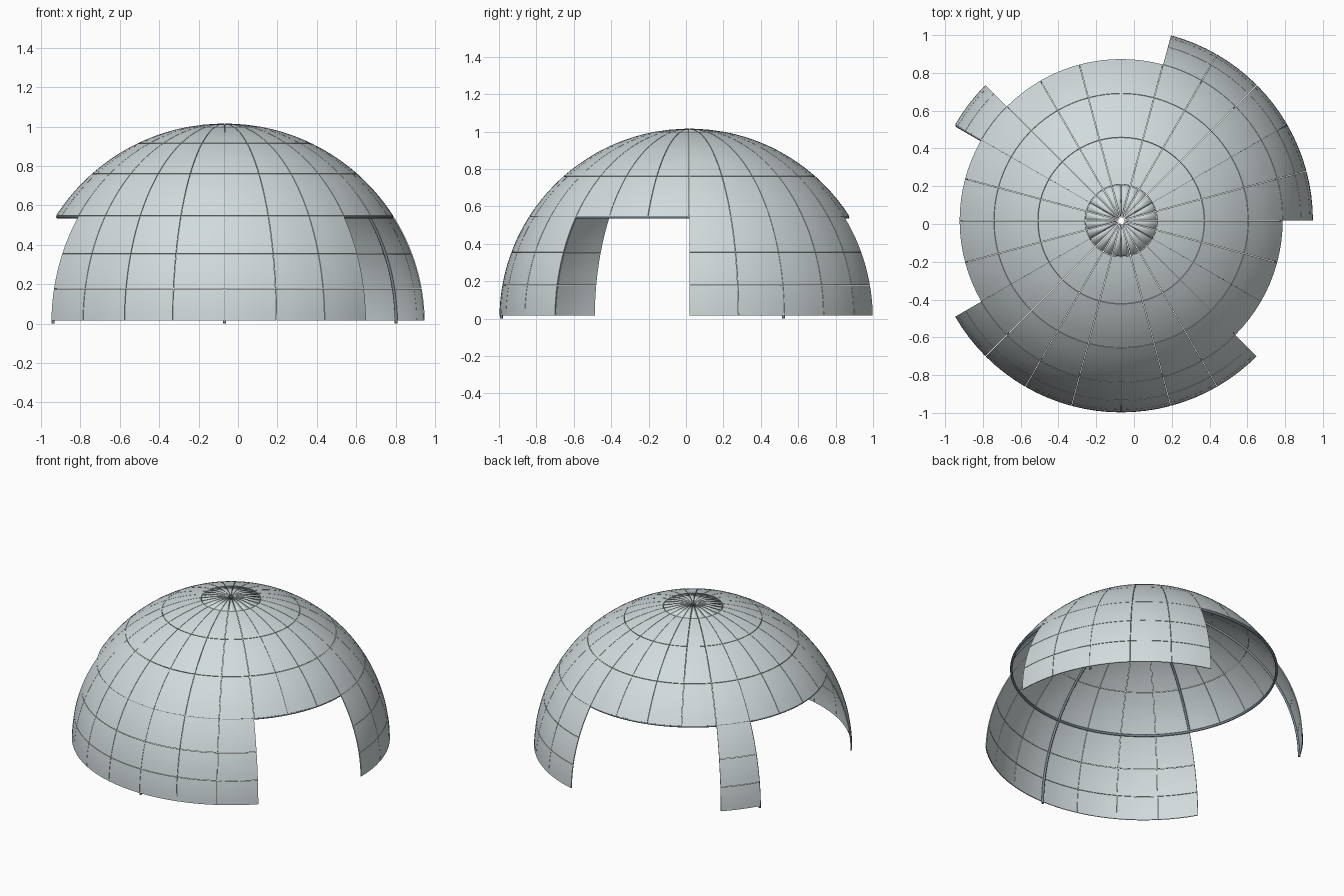
import bpy, bmesh, math
from mathutils import Vector

if "Cube" in bpy.data.objects:
    bpy.data.objects.remove(bpy.data.objects["Cube"])

CENTRE = Vector((-0.068, 0.018, 0.0))
R = 1.0155           # outer radius of the shell
GAP = 0.0014         # half width of the seam between panels
THICK = 0.006
LEVELS = [0.8, 10.1, 20.4, 32.6, 48.5, 64.3, 79.2, 89.2]  # seam elevations


def material(name, rgb):
    m = bpy.data.materials.new(name)
    m.diffuse_color = (*rgb, 1)
    m.use_nodes = True
    m.node_tree.nodes["Principled BSDF"].inputs["Base Color"].default_value = m.diffuse_color
    return m


panel_grey = material("pale_panel_grey", (0.64, 0.705, 0.72))
frame_grey = material("slate_frame_grey", (0.19, 0.24, 0.28))


def on_sphere(r, azimuth, elevation):
    c = r * math.cos(elevation)
    return CENTRE + Vector((c * math.cos(azimuth), c * math.sin(azimuth),
                            r * math.sin(elevation)))


def add_panel(bm, column, row, cols, rows):
    """One curved shell panel, trimmed all round to leave a narrow seam."""
    e0 = math.radians(LEVELS[row]) + GAP
    e1 = math.radians(LEVELS[row + 1]) - GAP
    mid = math.radians(column * 15 + 7.5)
    grid = []
    for j in range(rows + 1):
        e = e0 + (e1 - e0) * j / rows
        half = math.radians(7.5) - GAP / (R * math.cos(e))
        half = max(half, 0.01)
        grid.append([bm.verts.new(on_sphere(R, mid + half * (2 * i / cols - 1), e))
                     for i in range(cols + 1)])
    for j in range(rows):
        for i in range(cols):
            bm.faces.new((grid[j][i], grid[j][i + 1],
                          grid[j + 1][i + 1], grid[j + 1][i]))


def shell(name, columns, levels, cols=4, rows=5, soft_edges=False):
    bm = bmesh.new()
    for c in columns:
        for r in levels:
            add_panel(bm, c, r, cols, rows)
    mesh = bpy.data.meshes.new(name)
    bm.to_mesh(mesh)
    bm.free()
    mesh.materials.append(panel_grey)
    ob = bpy.data.objects.new(name, mesh)
    bpy.context.collection.objects.link(ob)
    solid = ob.modifiers.new("thickness", 'SOLIDIFY')
    solid.thickness = THICK
    solid.offset = -1
    bpy.ops.object.select_all(action='DESELECT')
    ob.select_set(True)
    bpy.context.view_layer.objects.active = ob
    bpy.ops.object.modifier_apply(modifier=solid.name)
    if soft_edges:
        bpy.ops.object.shade_smooth()
    else:
        bpy.ops.object.shade_smooth_by_angle(angle=math.radians(35))


def tube(name, points, radius, cyclic=False):
    curve = bpy.data.curves.new(name, 'CURVE')
    curve.dimensions = '3D'
    curve.bevel_depth = radius
    curve.bevel_resolution = 2
    curve.use_fill_caps = True
    s = curve.splines.new('POLY')
    s.points.add(len(points) - 1)
    for p, co in zip(s.points, points):
        p.co = (*co, 1)
    s.use_cyclic_u = cyclic
    curve.materials.append(frame_grey)
    bpy.context.collection.objects.link(bpy.data.objects.new(name, curve))


# Upper dome and small softly rounded cap wedges at the crown
shell("upper_dome", range(24), (3, 4, 5))
shell("crown_cap", range(24), (6,), cols=2, rows=2, soft_edges=True)

# Walls below the ring, leaving three openings
shell("right_wall", range(0, 5), (0, 1, 2))
shell("left_pier", range(9, 10), (0, 1, 2))
shell("front_wall", range(14, 21), (0, 1, 2))

# Six curved ribs: every other one runs to the ground, the rest stop at the ring
RIB = 0.008
DEPTH = RIB + 0.002
TOP = math.radians(88)
for k in range(6):
    a = math.radians(30 + 60 * k)
    low = 0.0 if k % 2 == 0 else math.radians(LEVELS[3])
    pts = []
    for i in range(41):
        e = low + (TOP - low) * i / 40
        # sink the ribs a little deeper under the flatter crown wedges
        sink = 0.006 if e > math.radians(LEVELS[6]) else 0.0
        pts.append(on_sphere(R - DEPTH - sink, a, e))
    tube("ground_rib" if k % 2 == 0 else "upper_rib", pts, RIB)

# Ring beam under the upper dome
tube("ring_beam", [on_sphere(R - DEPTH, math.tau * i / 96, math.radians(LEVELS[3]))
                   for i in range(96)], RIB, cyclic=True)
